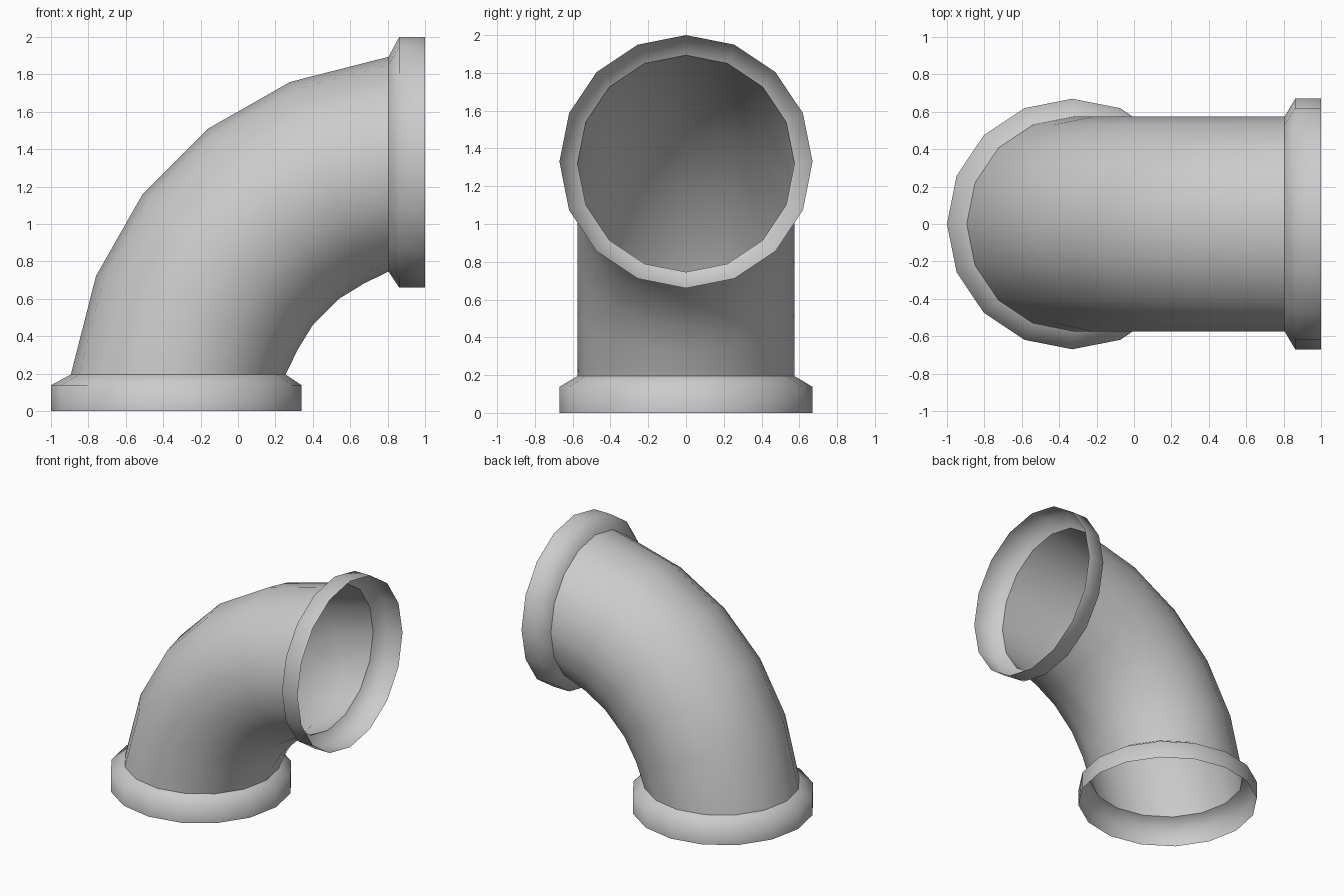
import bpy, bmesh, math
from mathutils import Vector

if "Cube" in bpy.data.objects:
    bpy.data.objects.remove(bpy.data.objects["Cube"])

SIDES = 16


def tube(name, rings):
    """Open smooth tube through rings of (x, z, tilt in degrees, radius)."""
    bm = bmesh.new()
    loops = []
    for x, z, tilt, r in rings:
        t = math.radians(tilt)
        across = Vector((math.cos(t), 0, -math.sin(t)))
        loop = []
        for i in range(SIDES):
            a = 2 * math.pi * i / SIDES
            p = Vector((x, 0, z)) + across * (r * math.cos(a)) + Vector((0, r * math.sin(a), 0))
            loop.append(bm.verts.new(p))
        loops.append(loop)
    for a, b in zip(loops, loops[1:]):
        for i in range(SIDES):
            j = (i + 1) % SIDES
            bm.faces.new((a[i], a[j], b[j], b[i])).smooth = True
    me = bpy.data.meshes.new(name)
    bm.to_mesh(me)
    bm.free()
    ob = bpy.data.objects.new(name, me)
    bpy.context.collection.objects.link(ob)
    return ob


def mirrored(rings):
    """Reflect rings across the diagonal of the elbow."""
    return [(1 - z, 1 - x, 90 - t, r) for x, z, t, r in reversed(rings)]


R, C = 0.574, 0.67

# Curved pipe: lower half, then its mirror image
half = [(-0.32, 0.195, 0, R), (-0.22, 0.525, 20, R), (-0.055, 0.81, 37.6, R)]
tube("elbow_pipe", half + mirrored(half))

# End collars with a short taper down to the pipe
collar = [(-0.33, 0, 0, C), (-0.33, 0.138, 0, C), (-0.32, 0.195, 0, R)]
tube("bottom_collar", collar)
tube("side_collar", mirrored(collar))
